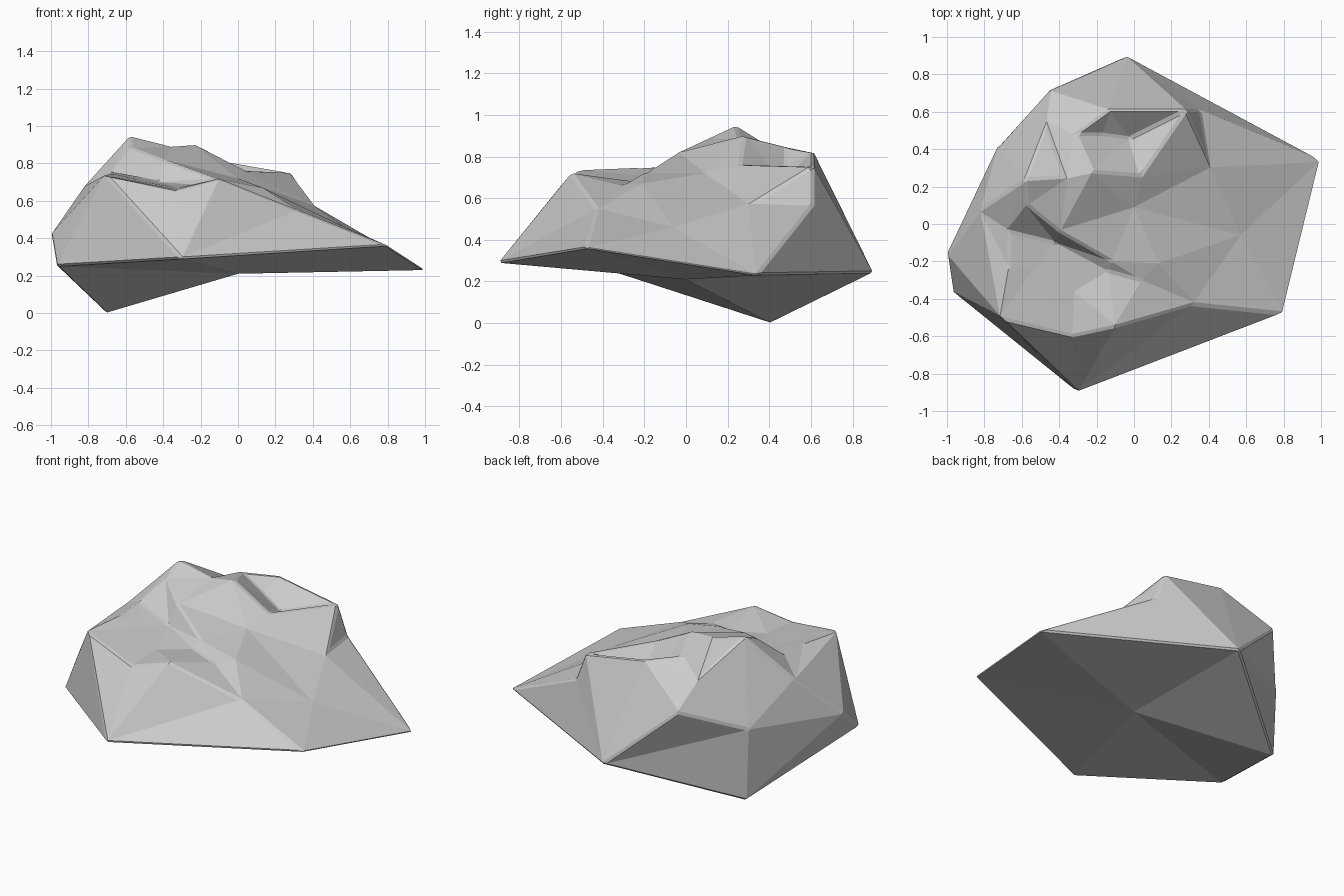
import bpy, bmesh
from mathutils import Vector
from mathutils.geometry import delaunay_2d_cdt

if "Cube" in bpy.data.objects:
    bpy.data.objects.remove(bpy.data.objects["Cube"])

# outer rim of the upper surface, in order round the rock
rim = {
    "back": (-.04, .90, .24), "back_high": (-.45, .72, .61), "left_back": (-.73, .41, .46),
    "left": (-1, -.16, .42), "left_low": (-.97, -.36, .25), "front": (-.30, -.90, .29),
    "right_front": (.80, -.48, .36), "right": (1, .34, .23),
}
# corners of the upper surface
top = {
    "q": (-.71, -.51, .74), "r": (-.33, -.60, .66), "s": (-.10, -.55, .72), "x": (.32, -.43, .55),
    "y": (.57, -.06, .46), "u": (.40, .33, .58), "t": (.28, .61, .755), "aa": (.35, .61, .57),
    "z": (.04, .26, .765), "v": (-.13, .61, .825), "ridge": (-.22, .28, .90), "peak": (-.58, .24, .95),
    "saddle": (-.37, .25, .89), "w": (-.82, .08, .68), "bb": (-.67, -.04, .755), "cc": (-.67, -.23, .745),
    "dip": (-.52, -.22, .71), "hollow": (-.32, -.36, .67), "shelf": (.13, -.21, .67), "mid": (0, .09, .72),
    "g1": (-.57, .10, .885), "g2": (-.42, -.10, .70), "g3": (-.14, -.25, .68), "g4": (.04, -.30, .66),
    "h2": (-.40, -.04, .82), "h3": (-.12, -.20, .72), "p1": (-.17, .48, .76), "p2": (-.02, .46, .68),
    "p3": (-.31, .48, .85), "e": (-.47, .53, .77),
}
# creases, each a chain of corners
ridges = [
    "left_low q r s x right_front", "q front r", "s front x", "q cc bb peak",
    "q w left q", "left_back w peak", "x y right_front", "right y u right",
    "u aa right", "back aa t u z t v back", "v back_high", "z ridge saddle peak g1 g2 g3 g4",
    "g1 h2 h3 g4", "v p3 p1 p2 z", "p2 t back", "v e peak", "back_high e left_back",
    "z mid shelf x", "shelf y", "r hollow s g4",
]

points = {**rim, **top}
names = list(points)
coords = [Vector(points[n]) for n in names]
edges = [(i, (i + 1) % len(rim)) for i in range(len(rim))]
for chain in ridges:
    ids = [names.index(n) for n in chain.split()]
    edges += list(zip(ids, ids[1:]))

# triangulate the upper surface over its plan
flat, _, tris, origins, _, _ = delaunay_2d_cdt([c.xy for c in coords], edges, [], 1, 1e-5)


def height(i):
    if origins[i]:
        return coords[origins[i][0]].z
    near = sorted((1 / (1e-6 + (c.xy - flat[i]).length), c.z) for c in coords)[-2:]
    return sum(w * z for w, z in near) / sum(w for w, z in near)


bm = bmesh.new()
verts = [bm.verts.new((p.x, p.y, height(i))) for i, p in enumerate(flat)]
for t in tris:
    bm.faces.new([verts[i] for i in t])
corner = {names[o]: verts[i] for i, found in enumerate(origins) for o in found}

# underside fan and the steep left flank
corner["foot"] = bm.verts.new((-.71, .41, 0))
corner["centre"] = bm.verts.new((0, 0, .21))
loop = ["right", "right_front", "front", "left_low", "foot", "back"]
under = [("centre", a, b) for a, b in zip(loop, loop[1:] + loop[:1])]
under += [("foot", "left_low", "left"), ("foot", "left", "left_back"),
          ("foot", "left_back", "back"), ("back", "left_back", "back_high")]
for f in under:
    bm.faces.new([corner[n] for n in f])
bmesh.ops.recalc_face_normals(bm, faces=bm.faces)

mesh = bpy.data.meshes.new("rock")
bm.to_mesh(mesh)
bm.free()
rock = bpy.data.objects.new("rock", mesh)
bpy.context.collection.objects.link(rock)

# worn edges
bevel = rock.modifiers.new("worn_edges", "BEVEL")
bevel.width = .012
bevel.segments = 1
bevel.limit_method = "ANGLE"
bevel.angle_limit = .6
